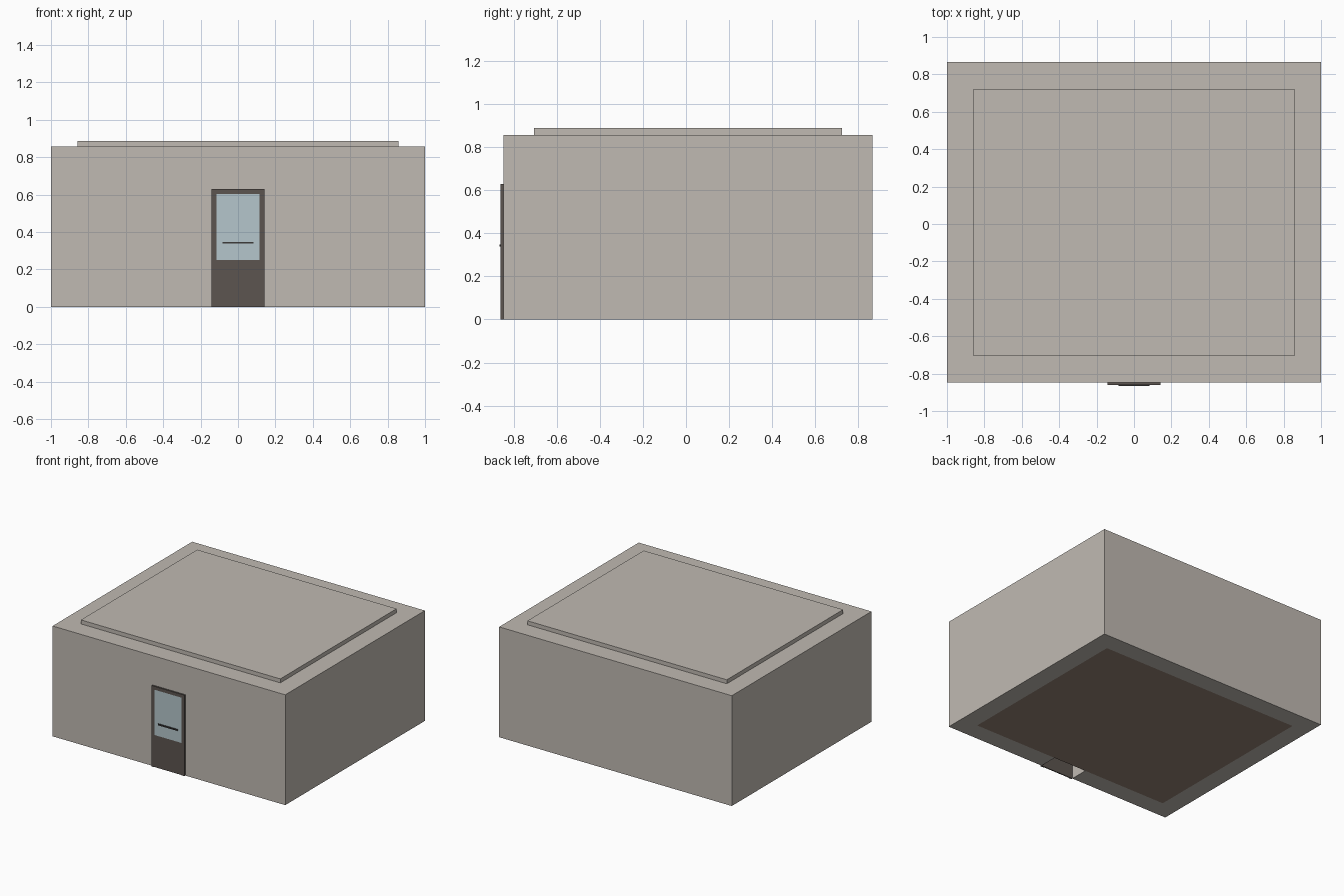
import bpy
import bmesh

if "Cube" in bpy.data.objects:
    bpy.data.objects.remove(bpy.data.objects["Cube"])


def material(name, rgb):
    m = bpy.data.materials.new(name)
    m.diffuse_color = (*rgb, 1)
    m.use_nodes = True
    m.node_tree.nodes["Principled BSDF"].inputs["Base Color"].default_value = m.diffuse_color
    return m


plaster = material("plaster", (0.527, 0.491, 0.447))
floor_brown = material("floor brown", (0.30, 0.23, 0.18))
door_brown = material("door brown", (0.107, 0.090, 0.080))
glass = material("pale glass", (0.46, 0.565, 0.604))
dark_metal = material("dark metal", (0.045, 0.042, 0.040))


def box(name, x, y, z, mat):
    """Box from (min, max) ranges along each axis."""
    bm = bmesh.new()
    bmesh.ops.create_cube(bm, size=1)
    for v in bm.verts:
        v.co = [r[0] + (c + 0.5) * (r[1] - r[0]) for c, r in zip(v.co, (x, y, z))]
    me = bpy.data.meshes.new(name)
    bm.to_mesh(me)
    bm.free()
    me.materials.append(mat)
    ob = bpy.data.objects.new(name, me)
    bpy.context.collection.objects.link(ob)
    return ob


def cut(target, cutter):
    """Subtract the cutter, then remove it."""
    mod = target.modifiers.new("cut", "BOOLEAN")
    mod.operation = "DIFFERENCE"
    mod.solver = "EXACT"
    mod.object = cutter
    bpy.context.view_layer.objects.active = target
    bpy.ops.object.modifier_apply(modifier=mod.name)
    bpy.data.objects.remove(cutter)


FRONT, BACK, TOP, T = -0.848, 0.866, 0.857, 0.143
inner_x = (-1 + T, 1 - T)
inner_y = (FRONT + T, BACK - T)

# Hollow walls with a doorway through the front
walls = box("walls", (-1, 1), (FRONT, BACK), (0, TOP), plaster)
cut(walls, box("room_cutter", inner_x, inner_y, (-0.1, 1), plaster))
cut(walls, box("doorway_cutter", (-0.142, 0.142), (-1, -0.65), (-0.1, 0.629), plaster))

# Floor and raised roof slab
box("floor", inner_x, inner_y, (0, 0.029), floor_brown)
box("roof", inner_x, inner_y, (TOP, 0.888), plaster)

# Door leaf with proud frame
box("door_leaf", (-0.142, 0.142), (-0.856, FRONT), (0, 0.629), door_brown)
for side, name in ((-1, "left_door_frame"), (1, "right_door_frame")):
    box(name, sorted((side * 0.117, side * 0.142)), (-0.860, -0.856), (0, 0.629), door_brown)
box("top_door_frame", (-0.117, 0.117), (-0.860, -0.856), (0.603, 0.629), door_brown)

# Window pane and push bar
box("door_glass", (-0.116, 0.116), (-0.858, -0.855), (0.25, 0.603), glass)
box("push_bar", (-0.083, 0.083), (-0.866, -0.857), (0.338, 0.348), dark_metal)
